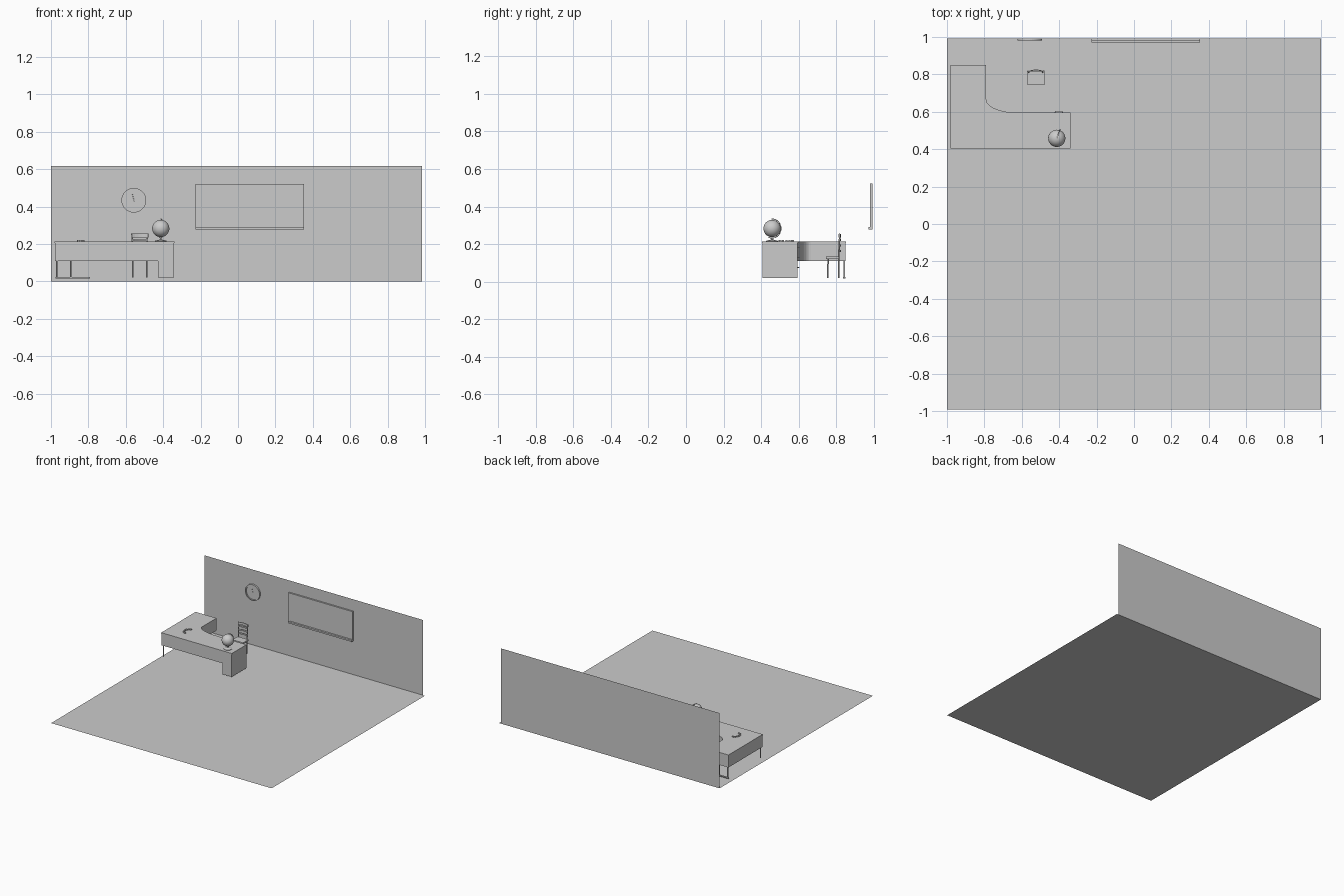
import bpy, bmesh, math
from mathutils import Vector

if "Cube" in bpy.data.objects:
    bpy.data.objects.remove(bpy.data.objects["Cube"])

grey = bpy.data.materials.new("plain grey")
grey.diffuse_color = (0.6, 0.6, 0.6, 1)
grey.use_nodes = True
grey.node_tree.nodes["Principled BSDF"].inputs["Base Color"].default_value = grey.diffuse_color


def finish(name, bm, smooth=False):
    me = bpy.data.meshes.new(name)
    bmesh.ops.recalc_face_normals(bm, faces=bm.faces)
    for f in bm.faces:
        f.smooth = smooth
    bm.to_mesh(me)
    bm.free()
    me.materials.append(grey)
    ob = bpy.data.objects.new(name, me)
    bpy.context.collection.objects.link(ob)
    return ob


def box(name, x0, x1, y0, y1, z0, z1):
    bm = bmesh.new()
    bmesh.ops.create_cube(bm, size=1)
    for v in bm.verts:
        v.co = ((x0 + x1) / 2 + v.co.x * (x1 - x0),
                (y0 + y1) / 2 + v.co.y * (y1 - y0),
                (z0 + z1) / 2 + v.co.z * (z1 - z0))
    return finish(name, bm)


def sheet(name, pts):
    bm = bmesh.new()
    bm.faces.new([bm.verts.new(p) for p in pts])
    me_ob = finish(name, bm)
    return me_ob


def prism(name, outline, z0, z1):
    bm = bmesh.new()
    f = bm.faces.new([bm.verts.new((x, y, z0)) for x, y in outline])
    up = bmesh.ops.extrude_face_region(bm, geom=[f])["geom"]
    bmesh.ops.translate(bm, vec=(0, 0, z1 - z0),
                        verts=[e for e in up if isinstance(e, bmesh.types.BMVert)])
    return finish(name, bm)


def tube(name, pts, r, cyclic=False):
    cu = bpy.data.curves.new(name, 'CURVE')
    cu.dimensions = '3D'
    cu.bevel_depth = r
    cu.bevel_resolution = 2
    cu.use_fill_caps = True
    sp = cu.splines.new('POLY')
    sp.points.add(len(pts) - 1)
    for p, c in zip(sp.points, pts):
        p.co = (*c, 1)
    sp.use_cyclic_u = cyclic
    cu.materials.append(grey)
    ob = bpy.data.objects.new(name, cu)
    bpy.context.collection.objects.link(ob)
    return ob


def lathe(name, profile, centre, axis='Z', steps=32):
    bm = bmesh.new()
    vs = [bm.verts.new((r, 0, h)) for r, h in profile]
    es = [bm.edges.new(p) for p in zip(vs, vs[1:])]
    bmesh.ops.spin(bm, geom=vs + es, cent=(0, 0, 0), axis=(0, 0, 1),
                   angle=math.tau, steps=steps)
    bmesh.ops.remove_doubles(bm, verts=bm.verts, dist=1e-5)
    ob = finish(name, bm)
    ob.location = centre
    if axis == 'Y':
        ob.rotation_euler.x = math.pi / 2
    return ob


# room: floor and back wall as single sheets
W = 0.993
sheet("floor", [(-1, -W, 0), (1, -W, 0), (1, W, 0), (-1, W, 0)])
sheet("back_wall", [(-1, W, 0), (0.985, W, 0), (0.985, W, 0.617), (-1, W, 0.617)])

# L-shaped desk with a curved inner corner
def desk_outline(inset):
    i = inset
    curve = [(-0.62 - 0.17 * math.sin(a) - i, 0.665 - 0.07 * math.cos(a) - i)
             for a in [k * math.pi / 24 for k in range(13)]]
    return [(-0.98 + i, 0.405 + i), (-0.34 - i, 0.405 + i),
            (-0.34 - i, 0.595 - i)] + curve + [(-0.79 - i, 0.85 - i), (-0.98 + i, 0.85 - i)]

prism("desk_top", desk_outline(0), 0.205, 0.213)
prism("desk_apron", desk_outline(0.001), 0.11, 0.205)
box("drawer_pedestal", -0.427, -0.341, 0.406, 0.594, 0.02, 0.11)
for i, z in enumerate((0.18, 0.13, 0.075)):
    tube(f"drawer_handle_{i}", [(-0.425, 0.594, z), (-0.42, 0.602, z),
                                (-0.385, 0.602, z), (-0.38, 0.594, z)], 0.002)
tube("desk_front_leg", [(-0.967, 0.415, 0.02), (-0.967, 0.415, 0.11)], 0.005)
for i, x in enumerate((-0.967, -0.892)):
    tube(f"desk_rear_leg_{i}", [(x, 0.842, 0.02), (x, 0.842, 0.11)], 0.005)
box("desk_rear_foot", -0.977, -0.79, 0.836, 0.848, 0.016, 0.024)

# globe on a stand with a meridian arm
C = Vector((-0.413, 0.458, 0.283))
bm = bmesh.new()
bmesh.ops.create_uvsphere(bm, u_segments=32, v_segments=16, radius=0.046)
globe = finish("globe", bm, True)
globe.location = C
globe.rotation_euler = (-0.4, 0, -0.35)
side = Vector((0.35, 0.94, 0))
tube("globe_arm", [C + 0.051 * (side * math.cos(a) + Vector((0, 0, math.sin(a))))
                   for a in [-1.95 + k * 0.17 for k in range(22)]], 0.002)
lathe("globe_stand", [(0, 0), (0.032, 0), (0.032, 0.004), (0.012, 0.009),
                      (0.005, 0.012), (0.005, 0.022), (0, 0.022)], (C.x, C.y, 0.213))

# chair tucked behind the desk
box("chair_seat", -0.572, -0.476, 0.745, 0.815, 0.122, 0.134)
for i, x in enumerate((-0.562, -0.488)):
    tube(f"chair_front_leg_{i}", [(x, 0.754, 0.02), (x, 0.756, 0.125)], 0.004)
    out = 0.005 if x > -0.52 else -0.005
    tube(f"chair_back_post_{i}", [(x, 0.812, 0.02), (x, 0.812, 0.13),
                                  (x + out, 0.818, 0.255)], 0.004)
for i, z in enumerate((0.163, 0.193, 0.222, 0.245)):
    h = 0.01 if i == 3 else 0.006
    arc = [(-0.524 + 0.044 * t, 0.826 - 0.01 * t * t) for t in (-1, -.6, -.2, .2, .6, 1)]
    prism(f"chair_slat_{i}", arc + [(x, y - 0.005) for x, y in reversed(arc)], z - h, z + h)

# small pieces laid out in an arc on the desk
for i in range(7):
    a = math.radians(95 + i * 28)
    x, y = -0.825 + 0.03 * math.cos(a), 0.533 + 0.037 * math.sin(a)
    box(f"desk_piece_{i}", x - 0.006, x + 0.006, y - 0.005, y + 0.005, 0.213, 0.221)

# wall clock
K = (-0.557, W, 0.434)
lathe("clock_rim", [(0.058, 0), (0.066, 0), (0.066, 0.013), (0.058, 0.013), (0.058, 0)], K, 'Y')
lathe("clock_face", [(0, 0.002), (0.059, 0.002), (0.059, 0.005), (0, 0.005)], K, 'Y')
for n, dx, dz in (("minute_hand", -0.009, 0.038), ("hour_hand", 0.003, -0.012)):
    tube("clock_" + n, [(K[0], W - 0.007, K[2]), (K[0] + dx, W - 0.007, K[2] + dz)], 0.0015)

# framed wall board with a tray
box("board_panel", -0.222, 0.348, 0.985, 0.991, 0.285, 0.518)
box("board_left_frame", -0.226, -0.216, 0.979, 0.992, 0.277, 0.522)
box("board_right_frame", 0.342, 0.352, 0.979, 0.992, 0.277, 0.522)
box("board_top_frame", -0.226, 0.352, 0.979, 0.992, 0.512, 0.522)
box("board_tray", -0.226, 0.352, 0.97, 0.992, 0.277, 0.29)
